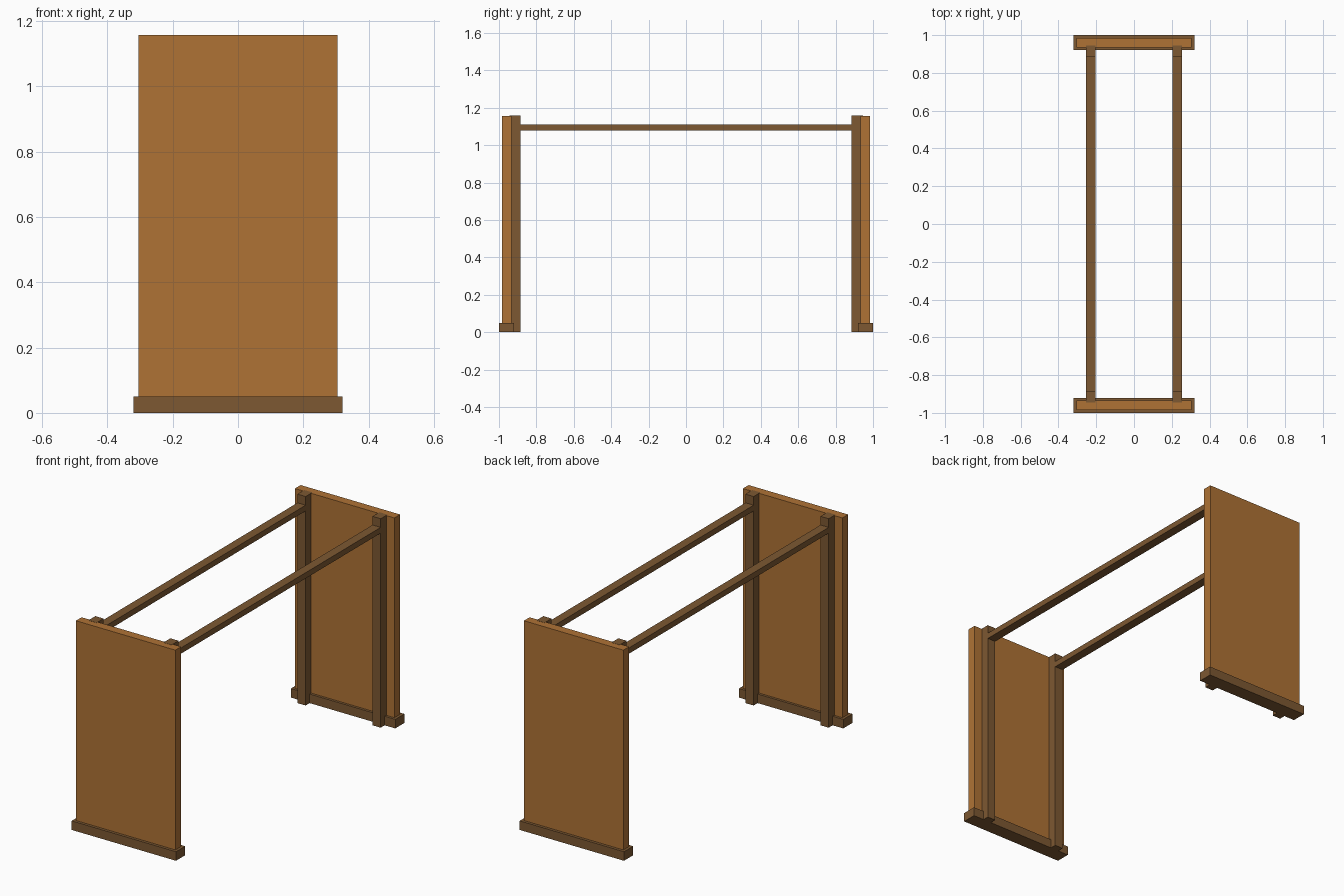
import bpy

cube = bpy.data.objects.get("Cube")
if cube:
    bpy.data.objects.remove(cube, do_unlink=True)


def material(name, color):
    mat = bpy.data.materials.new(name)
    mat.use_nodes = True
    mat.diffuse_color = color
    mat.node_tree.nodes["Principled BSDF"].inputs["Base Color"].default_value = color
    return mat


light_wood = material("light wood", (0.429, 0.171, 0.036, 1))
dark_wood = material("dark wood", (0.205, 0.098, 0.032, 1))


def box(name, x, y, z, mat):
    """Box spanning the given (low, high) range on each axis."""
    bpy.ops.mesh.primitive_cube_add(size=1, location=[sum(r) / 2 for r in (x, y, z)])
    obj = bpy.context.object
    obj.name = name
    obj.scale = [r[1] - r[0] for r in (x, y, z)]
    bpy.ops.object.transform_apply(location=False, rotation=False, scale=True)
    obj.data.materials.append(mat)
    return obj


def span(side, near, far):
    return tuple(sorted((side * near, side * far)))


# End walls: panel on a plinth, with two posts on the inner face
for end, side in (("front", -1), ("back", 1)):
    box(end + "_panel", (-0.305, 0.305), span(side, 0.934, 0.984), (0.04, 1.157), light_wood)
    box(end + "_plinth", (-0.32, 0.32), span(side, 0.92, 1.0), (0, 0.05), dark_wood)
    for hand, sx in (("left", 1), ("right", -1)):
        box(f"{end}_{hand}_post", span(sx, 0.205, 0.255), span(side, 0.885, 0.945),
            (0, 1.158), dark_wood)

# Long rails joining the posts
for hand, sx in (("left", 1), ("right", -1)):
    box(hand + "_rail", span(sx, 0.205, 0.255), (-0.89, 0.89), (1.078, 1.11), dark_wood)
